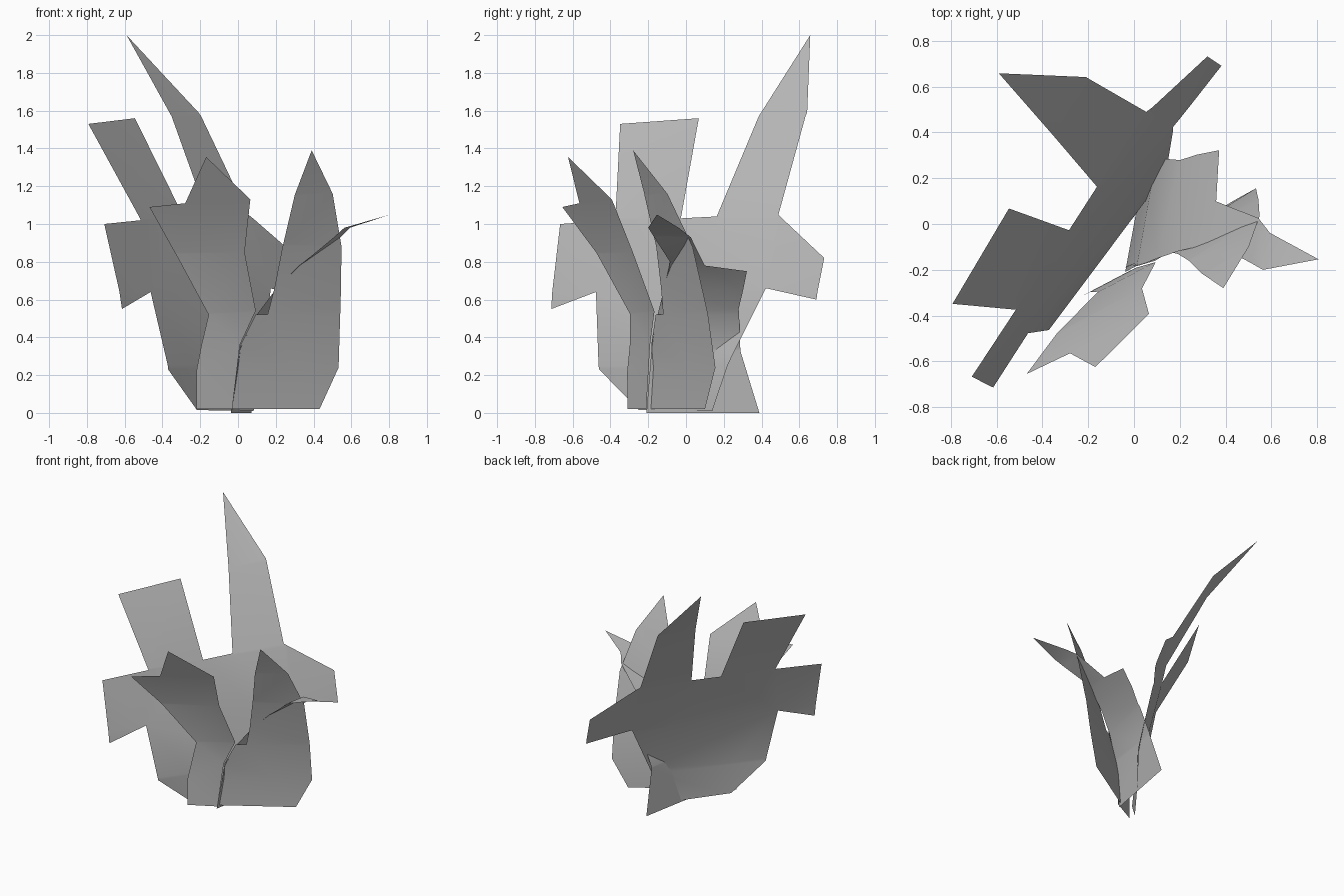
import bpy
import bmesh
from mathutils import Vector

default_cube = bpy.data.objects.get("Cube")
if default_cube:
    bpy.data.objects.remove(default_cube, do_unlink=True)

# Single plain grey for every leaf
grey = bpy.data.materials.new("leaf_grey")
grey.use_nodes = True
colour = (0.5, 0.5, 0.5, 1.0)
grey.diffuse_color = colour
shader = grey.node_tree.nodes["Principled BSDF"]
shader.inputs["Base Color"].default_value = colour
shader.inputs["Roughness"].default_value = 0.8


def bend_depth(bend, height):
    """Read the outward lean of a leaf at a height from its bend profile."""
    for (low, start), (high, end) in zip(bend, bend[1:]):
        if height <= high:
            blend = max(0.0, (height - low) / (high - low))
            return start + (end - start) * blend
    return bend[-1][1]


def make_leaf(name, direction, outline, bend, twist=0.0):
    """Cut a flat outline (along, height), crease it at each bend height,
    then lean it outwards along the normal of its base line."""
    along = Vector((direction[0], direction[1], 0)).normalized()
    outward = along.cross(Vector((0, 0, 1)))
    bm = bmesh.new()
    face = bm.faces.new([bm.verts.new((s, h, 0)) for s, h in outline])
    face.normal_update()
    if face.normal.z < 0:
        face.normal_flip()
    bmesh.ops.triangulate(bm, faces=bm.faces[:])

    # Creases that let the sheet curve
    for height, depth in bend[1:-1]:
        bmesh.ops.bisect_plane(
            bm, geom=bm.verts[:] + bm.edges[:] + bm.faces[:], dist=0.002,
            plane_co=(0, height, 0), plane_no=(0, 1, 0))

    # Stand the sheet up and lean it
    for vert in bm.verts:
        s, h = vert.co.x, vert.co.y
        lean = bend_depth(bend, h) + twist * s * h
        vert.co = along * s + outward * lean + Vector((0, 0, h))
    for face in bm.faces:
        face.smooth = True

    mesh = bpy.data.meshes.new(name)
    bm.to_mesh(mesh)
    bm.free()
    mesh.materials.append(grey)
    leaf = bpy.data.objects.new(name, mesh)
    bpy.context.scene.collection.objects.link(leaf)
    return leaf


# Tall broad leaf at the back with four jagged lobes
make_leaf(
    "back_leaf", (0.61, 0.79),
    outline=[(-0.33, 0.015), (0.16, 0.01), (0.28, 0.3), (0.44, 0.66),
             (0.78, 0.6), (0.775, 0.82), (0.42, 1.05), (0.38, 1.59),
             (0.16, 2.0), (0.09, 1.57), (0.03, 1.04), (-0.195, 1.03),
             (-0.28, 1.56), (-0.76, 1.53), (-0.61, 1.02), (-0.96, 1.0),
             (-0.94, 0.55), (-0.66, 0.64), (-0.59, 0.23)],
    bend=[(0, -0.02), (0.25, -0.02), (0.64, -0.1), (1.03, -0.22),
          (1.57, -0.505), (2.0, -0.85)],
    twist=-0.06)

# Front leaf with a forked tip
make_leaf(
    "front_right_leaf", (0.885, 0.466),
    outline=[(-0.34, 0.02), (-0.125, 0.02), (-0.08, 0.36), (0.005, 0.54),
             (-0.1, 0.85), (-0.125, 1.13), (-0.44, 1.355), (-0.51, 1.11),
             (-0.72, 1.09), (-0.51, 0.84), (-0.275, 0.52), (-0.34, 0.22)],
    bend=[(0, 0.172), (0.36, 0.173), (0.53, 0.19), (0.85, 0.265),
          (1.1, 0.365), (1.355, 0.474)])

# Front leaf with a single pointed tip
make_leaf(
    "front_left_leaf", (0.851, 0.525),
    outline=[(-0.135, 0.02), (0.42, 0.02), (0.535, 0.24), (0.52, 0.55),
             (0.485, 0.88), (0.375, 1.16), (0.185, 1.39), (0.14, 1.15),
             (0.12, 0.9), (0.095, 0.66), (0.07, 0.52), (-0.005, 0.52),
             (-0.085, 0.36)],
    bend=[(0, 0.141), (0.24, 0.147), (0.52, 0.185), (0.88, 0.258),
          (1.16, 0.347), (1.39, 0.443)])

# Side leaf that arches over towards the left
make_leaf(
    "arching_side_leaf", (0.18, 0.98),
    outline=[(-0.213, 0), (0.395, 0), (0.3, 0.33), (0.31, 0.55),
             (0.384, 0.75), (0.162, 0.78), (0.123, 0.93), (-0.006, 1.05),
             (-0.095, 0.98), (-0.02, 0.8), (-0.08, 0.65), (-0.13, 0.52),
             (-0.175, 0.36)],
    bend=[(0, 0), (0.34, 0.045), (0.52, 0.125), (0.65, 0.215),
          (0.78, 0.335), (0.93, 0.53), (0.98, 0.59), (1.05, 0.82)])
